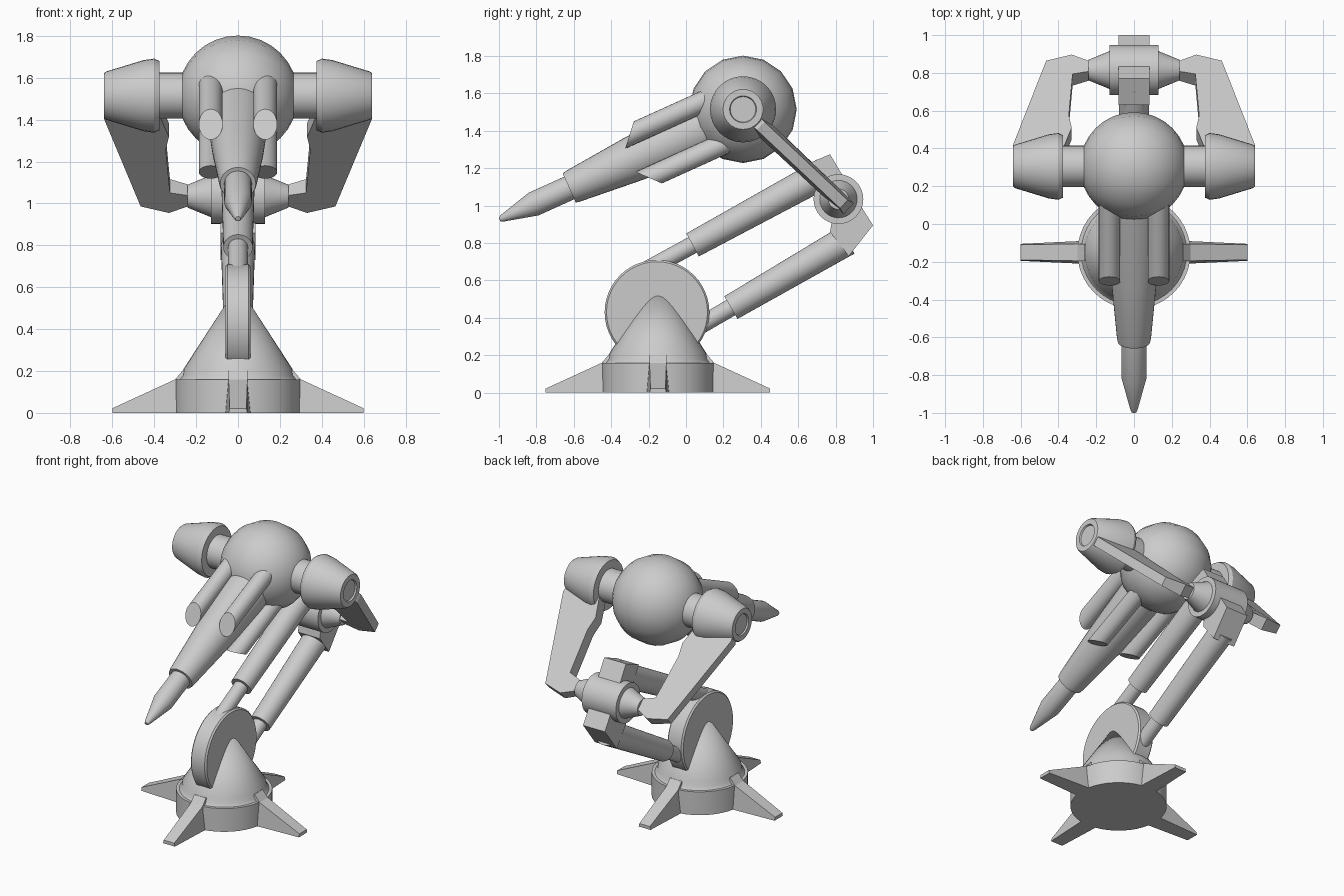
import bpy, bmesh, math
from mathutils import Vector

cube = bpy.data.objects.get("Cube")
if cube:
    bpy.data.objects.remove(cube)

grey = bpy.data.materials.new("plain_grey")
grey.use_nodes = True
COLOUR = (0.6, 0.6, 0.6, 1)
grey.diffuse_color = COLOUR
grey.node_tree.nodes["Principled BSDF"].inputs["Base Color"].default_value = COLOUR


def finish(bm, name, smooth=True):
    bmesh.ops.remove_doubles(bm, verts=bm.verts, dist=1e-5)
    bmesh.ops.recalc_face_normals(bm, faces=bm.faces)
    mesh = bpy.data.meshes.new(name)
    bm.to_mesh(mesh)
    bm.free()
    obj = bpy.data.objects.new(name, mesh)
    bpy.context.collection.objects.link(obj)
    mesh.materials.append(grey)
    if smooth:
        bpy.ops.object.select_all(action='DESELECT')
        obj.select_set(True)
        bpy.context.view_layer.objects.active = obj
        bpy.ops.object.shade_smooth_by_angle(angle=math.radians(30))
    return obj


def lathe(name, origin, axis, profile, steps=32):
    """Spin (distance along axis, radius) points around an axis."""
    bm = bmesh.new()
    verts = [bm.verts.new((r, 0, t)) for t, r in profile]
    edges = [bm.edges.new(pair) for pair in zip(verts, verts[1:])]
    bmesh.ops.spin(bm, geom=verts + edges, cent=(0, 0, 0), axis=(0, 0, 1),
                   angle=math.tau, steps=steps, use_merge=False)
    quat = Vector(axis).to_track_quat('Z', 'Y')
    for v in bm.verts:
        v.co = quat @ v.co + Vector(origin)
    return finish(bm, name)


def plate(name, points, place):
    """Solid from an outline of (a, b, half thickness) points."""
    bm = bmesh.new()
    sides = [[bm.verts.new(place(a, b, s * h)) for a, b, h in points] for s in (1, -1)]
    for side in sides:
        bm.faces.new(side)
    n = len(points)
    for i in range(n):
        j = (i + 1) % n
        bm.faces.new((sides[0][i], sides[0][j], sides[1][j], sides[1][i]))
    return finish(bm, name, smooth=False)


UP = Vector((0, 0, 1))
BASE = Vector((0, -0.15, 0))
HEAD = Vector((0, 0.305, 1.515))
HUB = Vector((0, 0.815, 1.035))

# Base drum, cone and four feet
lathe("base_drum", BASE, UP, [(0, 0), (0, .30), (.16, .30), (.16, .28),
                              (.18, .265), (.21, .26), (.61, 0)], 40)
FOOT = [(.15, 0, .06), (.28, 0, .06), (.6, 0, .045), (.6, .022, .04),
        (.3, .16, .045), (.262, .205, .045), (.15, .205, .045)]
for name, angle in (("left", 0), ("back", 90), ("right", 180), ("front", 270)):
    out = Vector((math.cos(math.radians(angle)), math.sin(math.radians(angle)), 0))
    side = UP.cross(out)
    plate(name + "_foot", FOOT, lambda a, b, h: BASE + out * a + UP * b + side * h)

# Upright pivot wheel
lathe("pivot_wheel", (0, -.155, .43), (1, 0, 0),
      [(-.06, 0), (-.06, .27), (-.05, .28), (.05, .28), (.06, .27), (.06, 0)], 48)

# Two telescopic struts
for name, start, end in (("lower", (0, .24, .455), (0, .86, .815)),
                         ("upper", (0, .035, .79), (0, .74, 1.175))):
    start, end = Vector(start), Vector(end)
    length = (end - start).length
    lathe(name + "_strut", start, end - start,
          [(-.3, 0), (-.3, .047), (0, .047), (0, .07), (length, .082), (length, 0)])

# Hub with its two clamp blocks
lathe("hub", HUB, (1, 0, 0), [(-.24, 0), (-.24, .055), (-.13, .1), (-.13, .133),
                              (.13, .133), (.13, .1), (.24, .055), (.24, 0)])
BLOCKS = {
    "upper_block": [(.63, 1.215), (.77, 1.275), (.85, 1.14), (.82, 1.0), (.71, 1.08)],
    "lower_block": [(.94, .99), (1.0, .895), (.87, .73), (.77, .86), (.8, 1.04)],
}
for name, outline in BLOCKS.items():
    plate(name, [(y, z, .083) for y, z in outline], lambda a, b, h: Vector((h, a, b)))

# Head ball
lathe("head_ball", HEAD, (1, 0, 0),
      [(-.287 * math.cos(math.pi * i / 16), .287 * math.sin(math.pi * i / 16))
       for i in range(17)], 16)

# Shoulder pods and arms down to the hub
down = (HUB - HEAD).normalized()
ARM = [(.60, .0, .03), (.64, .13, .03), (.465, .74, .03), (.33, .775, .04), (.23, .73, .035),
       (.23, .66, .035), (.325, .63, .045), (.345, .33, .045), (.33, .24, .045),
       (.40, .0, .05)]
for name, s in (("left", 1), ("right", -1)):
    lathe(name + "_shoulder", HEAD, (s, 0, 0),
          [(.2, 0), (.2, .11), (.375, .11), (.375, .165), (.40, .177), (.45, .17),
           (.63, .115), (.64, .107), (.64, .072), (.63, .068), (.63, 0)])
    across = Vector((1, 0, 0)).cross(down)
    plate(name + "_arm", ARM,
          lambda a, b, h: HEAD + Vector((s * a, 0, 0)) + down * b + across * h)

# Main barrel and nozzle
aim = Vector((0, -.911, -.412)).normalized()
lift = Vector((0, -aim.z, aim.y)) * -1
lathe("barrel", HEAD, aim,
      [(.1, 0), (.1, .15), (.3, .145), (.65, .122), (1.0, .09), (1.02, .085),
       (1.02, .066), (1.23, .066), (1.41, .02), (1.428, .012), (1.43, 0)])

# Four side tubes with slanted ends
for name, s, v in (("upper_left", 1, 1), ("upper_right", -1, 1),
                   ("lower_left", 1, -1), ("lower_right", -1, -1)):
    bm = bmesh.new()
    bmesh.ops.create_cone(bm, cap_ends=True, segments=24, radius1=.057, radius2=.057, depth=1)
    for p in bm.verts:
        x, y, tip = p.co.x, p.co.y, p.co.z > 0
        along = .61 - .9 * y * v if tip else .1
        p.co = HEAD + Vector((s * .13 + x, 0, 0)) + lift * (v * .125 + y) + aim * along
    finish(bm, name + "_tube")
